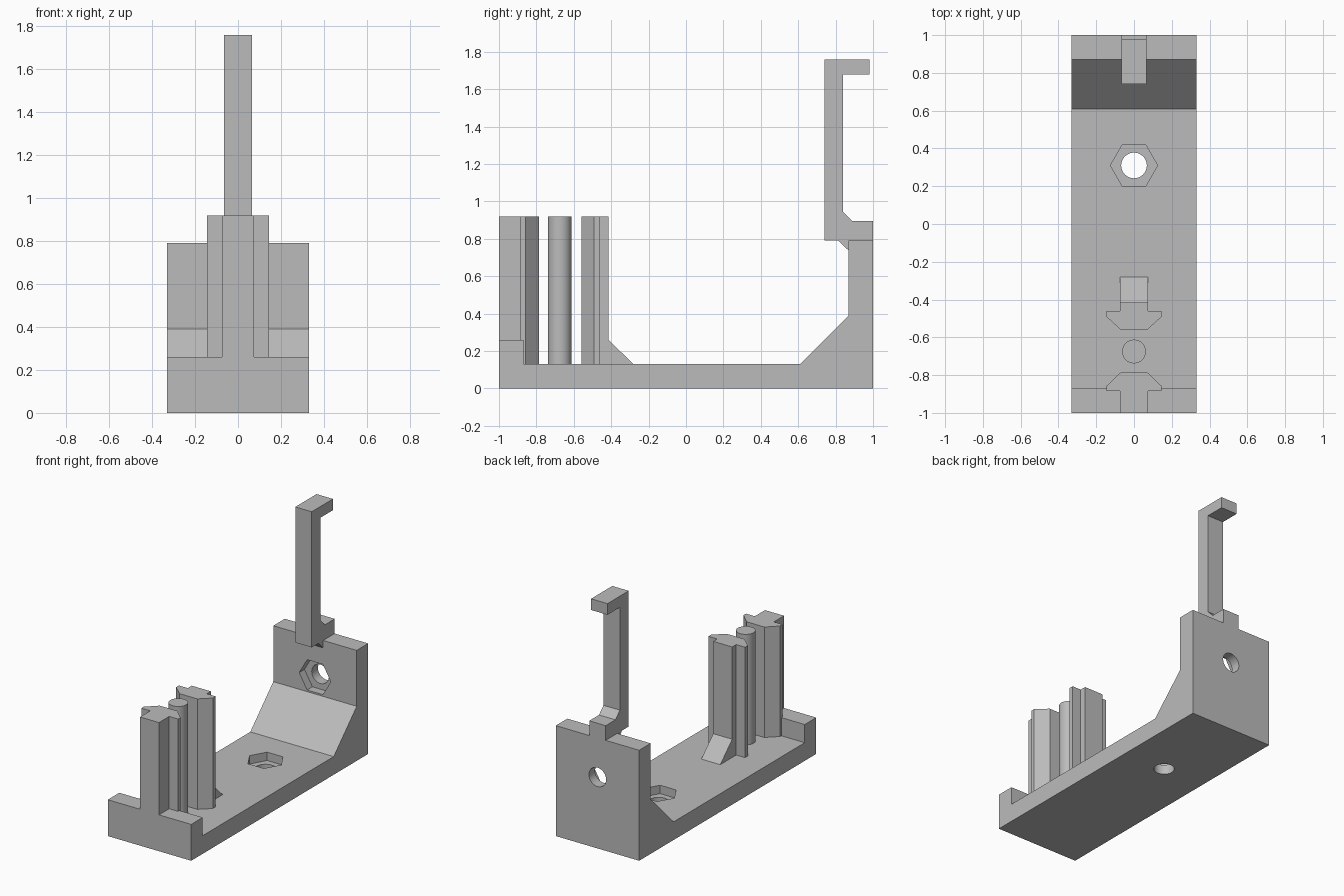
import bpy, bmesh, math

cube = bpy.data.objects.get("Cube")
if cube:
    bpy.data.objects.remove(cube, do_unlink=True)

COLOR = (0.5, 0.5, 0.5, 1)
grey = bpy.data.materials.new("plain grey")
grey.use_nodes = True
grey.diffuse_color = COLOR
grey.node_tree.nodes["Principled BSDF"].inputs["Base Color"].default_value = COLOR


def prism(name, points, axis, lo, hi):
    """Extrude a 2D outline along an axis; the outline uses the other two axes in order."""
    def place(p, d):
        co = list(p)
        co.insert("xyz".index(axis), d)
        return co
    bm = bmesh.new()
    low = [bm.verts.new(place(p, lo)) for p in points]
    high = [bm.verts.new(place(p, hi)) for p in points]
    bm.faces.new(low)
    bm.faces.new(high[::-1])
    for i in range(len(points)):
        j = (i + 1) % len(points)
        bm.faces.new((low[i], high[i], high[j], low[j]))
    bmesh.ops.recalc_face_normals(bm, faces=bm.faces)
    mesh = bpy.data.meshes.new(name)
    bm.to_mesh(mesh)
    bm.free()
    mesh.materials.append(grey)
    obj = bpy.data.objects.new(name, mesh)
    bpy.context.collection.objects.link(obj)
    return obj


def ring(u, v, r, n):
    return [(u + r * math.cos(math.tau * i / n), v + r * math.sin(math.tau * i / n))
            for i in range(n)]


def activate(obj):
    bpy.ops.object.select_all(action="DESELECT")
    obj.select_set(True)
    bpy.context.view_layer.objects.active = obj


def cut(obj, cutter):
    cutter.hide_render = True
    mod = obj.modifiers.new("cut", "BOOLEAN")
    mod.operation = "DIFFERENCE"
    mod.solver = "EXACT"
    mod.object = cutter
    activate(obj)
    bpy.ops.object.modifier_apply(modifier=mod.name)
    bpy.data.objects.remove(cutter, do_unlink=True)


FLOOR, TOP, WALL, WALL_TOP = 0.13, 0.92, 0.87, 0.79
NUT, BOLT, DEPTH = 0.125, 0.068, 0.06

# Base plate with front lip, rear wall and sloped gusset
base = prism("base", [(-1, 0), (1, 0), (1, WALL_TOP), (WALL, WALL_TOP), (WALL, 0.39),
                      (0.61, FLOOR), (-0.87, FLOOR), (-0.87, 0.26), (-1, 0.26)],
             "x", -0.33, 0.33)

# Bolt holes with hexagonal nut pockets, in the floor and in the wall
for axis, v, face, inner, far in (("z", 0.31, FLOOR + 0.05, FLOOR - DEPTH, -0.1),
                                  ("y", 0.51, WALL - 0.05, WALL + DEPTH, 1.1)):
    cut(base, prism("nut_cutter", ring(0, v, NUT, 6), axis, face, inner))
    cut(base, prism("bolt_cutter", ring(0, v, BOLT, 32), axis, face, far))
activate(base)
bpy.ops.object.shade_smooth_by_angle(angle=math.radians(30))


# Two facing posts with flared heads
def post_head(name, tip, shoulder, back):
    right = [(0.07, tip), (0.145, shoulder), (0.145, back)]
    left = [(-x, y) for x, y in reversed(right)]
    prism(name, right + left, "z", FLOOR, TOP)


post_head("front_post_head", -0.785, -0.857, -0.885)
post_head("rear_post_head", -0.56, -0.492, -0.46)
prism("front_post_stem", [(-1, 0.26), (-0.885, 0.26), (-0.885, TOP), (-1, TOP)],
      "x", -0.075, 0.075)
prism("rear_post_stem", [(-0.46, FLOOR), (-0.28, FLOOR), (-0.415, 0.26),
                         (-0.415, TOP), (-0.46, TOP)], "x", -0.075, 0.075)

# Round pin between the posts
pin = prism("pin", ring(0, -0.675, 0.063, 32), "z", FLOOR, TOP)
activate(pin)
bpy.ops.object.shade_smooth_by_angle(angle=math.radians(30))

# Tall hooked arm standing on the rear wall
prism("hook_arm", [(1, WALL_TOP), (1, 0.895), (0.89, 0.895), (0.84, 0.945), (0.84, 1.68),
                   (0.98, 1.68), (0.98, 1.76), (0.74, 1.76), (0.74, WALL_TOP),
                   (0.815, WALL_TOP), (WALL, 0.737), (WALL, WALL_TOP)],
      "x", -0.065, 0.065)
